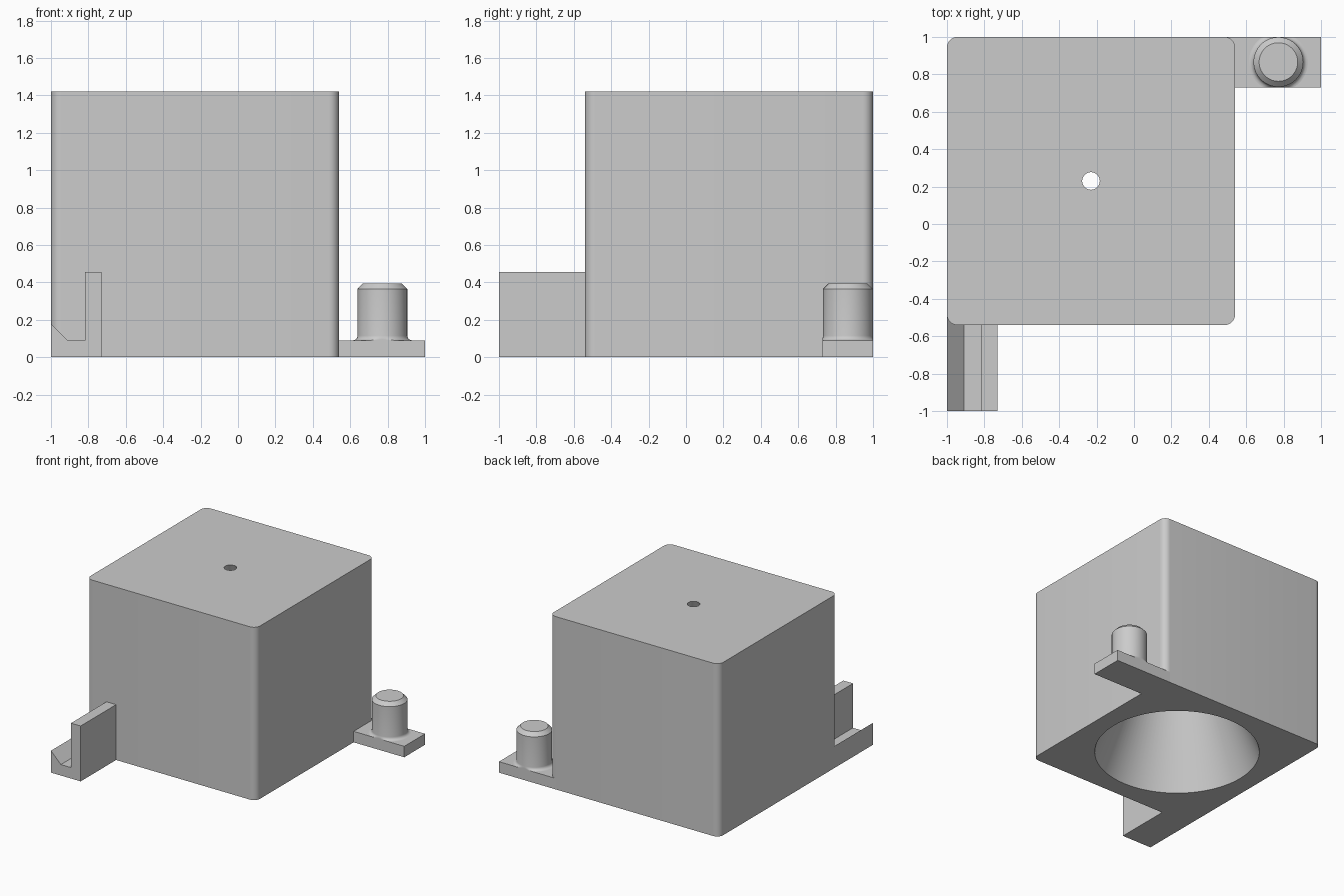
import bpy
import bmesh
from math import cos, sin, pi, radians

cube = bpy.data.objects.get("Cube")
if cube:
    bpy.data.objects.remove(cube, do_unlink=True)

# One plain grey for every part
grey = bpy.data.materials.new("plain grey")
grey.use_nodes = True
colour = (0.6, 0.6, 0.6, 1)
grey.diffuse_color = colour
grey.node_tree.nodes["Principled BSDF"].inputs["Base Color"].default_value = colour

HEIGHT = 1.42
BASE = 0.09
CENTRE = (-0.23, 0.23)
HALF = 0.77
CORNER = 0.055
EDGE = 0.73


def finish(name, bm):
    """Turn a bmesh into a shaded, coloured object."""
    bmesh.ops.recalc_face_normals(bm, faces=bm.faces[:])
    mesh = bpy.data.meshes.new(name)
    bm.to_mesh(mesh)
    bm.free()
    mesh.materials.append(grey)
    obj = bpy.data.objects.new(name, mesh)
    bpy.context.collection.objects.link(obj)
    bpy.ops.object.select_all(action="DESELECT")
    obj.select_set(True)
    bpy.context.view_layer.objects.active = obj
    bpy.ops.object.shade_smooth_by_angle(angle=radians(30))
    return obj


def ring(bm, points, z):
    return [bm.verts.new((x, y, z)) for x, y in points]


def wall(bm, lower, upper):
    """Quads between two closed rings."""
    n = len(lower)
    for i in range(n):
        j = (i + 1) % n
        bm.faces.new((lower[i], lower[j], upper[j], upper[i]))


def circle(centre, radius, steps=96):
    return [(centre[0] + radius * cos(2 * pi * i / steps),
             centre[1] + radius * sin(2 * pi * i / steps)) for i in range(steps)]


def rounded_square(centre, half, radius, steps=8):
    points = []
    for k, (sx, sy) in enumerate([(1, 1), (-1, 1), (-1, -1), (1, -1)]):
        for i in range(steps + 1):
            a = (k + i / steps) * pi / 2
            points.append((centre[0] + sx * (half - radius) + radius * cos(a),
                           centre[1] + sy * (half - radius) + radius * sin(a)))
    return points


def extrude_profile(name, profile, y0, y1):
    """Solid with an x-z profile running along y."""
    bm = bmesh.new()
    front, back = [[bm.verts.new((x, y, z)) for x, z in profile] for y in (y0, y1)]
    wall(bm, front, back)
    bm.faces.new(front)
    bm.faces.new(back)
    return finish(name, bm)


# Block with a conical cavity that narrows to a small hole in the top
bm = bmesh.new()
outline = rounded_square(CENTRE, HALF, CORNER)
outer = [ring(bm, outline, z) for z in (0, HEIGHT)]
inner = [ring(bm, circle(CENTRE, r), z) for r, z in ((0.62, 0), (0.047, HEIGHT))]
wall(bm, *outer)
wall(bm, *inner)
for level in (0, 1):
    loop_edges = []
    for loop in (outer[level], inner[level]):
        loop_edges += [bm.edges.get((loop[i - 1], loop[i])) for i in range(len(loop))]
    bmesh.ops.triangle_fill(bm, edges=loop_edges, use_beauty=True)
finish("main_block", bm)

# Front tab: channel with a tall inner wall and a bevelled outer lip
extrude_profile("channel_tab", [
    (-1, 0), (-EDGE, 0), (-EDGE, 0.455), (-0.818, 0.455),
    (-0.818, BASE), (-0.91, BASE), (-1, 0.18)], -1, -0.48)

# Back tab: flat plate that carries the peg
extrude_profile("peg_tab", [(0.48, 0), (1, 0), (1, BASE), (0.48, BASE)], EDGE, 1)

# Peg: flared foot trimmed to the plate edges, chamfered top
RADIUS, FLARE = 0.133, 0.025
profile = [(RADIUS + FLARE * (1 - cos(a)), BASE + FLARE * (1 - sin(a)))
           for a in [pi / 2 * (1 - i / 5) for i in range(6)]]
profile += [(RADIUS, 0.365), (0.103, 0.395)]
PEG = (0.772, 0.866)
bm = bmesh.new()
rings = [ring(bm, circle(PEG, r, 64), z) for r, z in profile]
for lower, upper in zip(rings, rings[1:]):
    wall(bm, lower, upper)
bm.faces.new(rings[-1])
for v in bm.verts:
    v.co.y = min(max(v.co.y, EDGE), 1)
finish("peg", bm)
